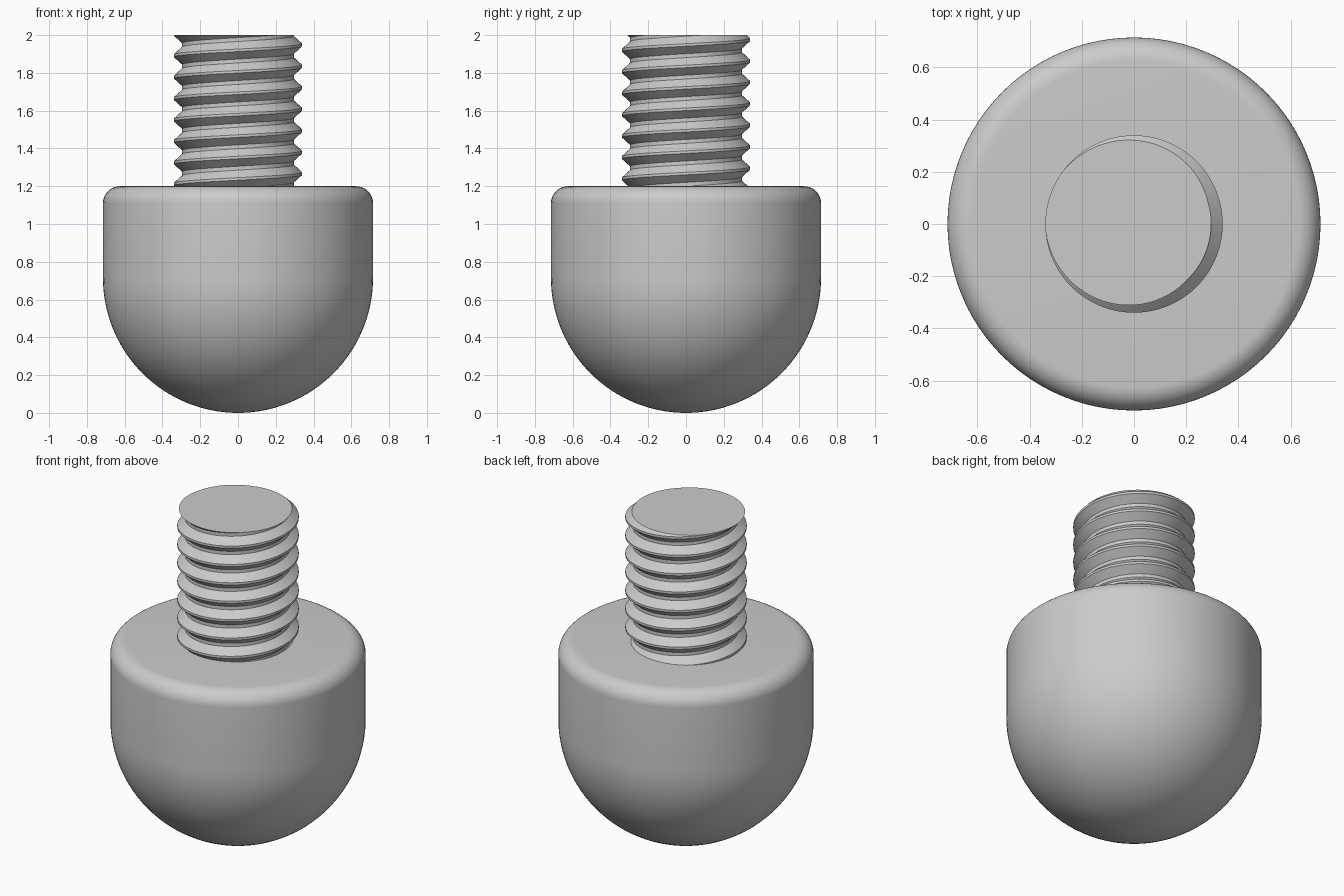
import bpy, bmesh, math
from math import sin, cos, pi, tau

cube = bpy.data.objects.get("Cube")
if cube:
    bpy.data.objects.remove(cube, do_unlink=True)

steel = bpy.data.materials.new("grey_steel")
steel.use_nodes = True
GREY = (0.6, 0.6, 0.6, 1)
steel.diffuse_color = GREY
steel.node_tree.nodes["Principled BSDF"].inputs["Base Color"].default_value = GREY


def finish(bm, name):
    bmesh.ops.recalc_face_normals(bm, faces=bm.faces[:])
    mesh = bpy.data.meshes.new(name)
    bm.to_mesh(mesh)
    bm.free()
    mesh.materials.append(steel)
    obj = bpy.data.objects.new(name, mesh)
    bpy.context.collection.objects.link(obj)
    bpy.ops.object.select_all(action='DESELECT')
    obj.select_set(True)
    bpy.context.view_layer.objects.active = obj
    bpy.ops.object.shade_smooth_by_angle(angle=math.radians(25))


# Domed body: hemisphere, straight wall, rounded shoulder, flat top
R, TOP, FILLET = 0.715, 1.2, 0.09
profile = [(R * sin(a), R - R * cos(a)) for a in (i * pi / 64 for i in range(33))]
profile += [(R - FILLET + FILLET * cos(a), TOP - FILLET + FILLET * sin(a))
            for a in (i * pi / 20 for i in range(11))]
profile.append((0, TOP))
bm = bmesh.new()
verts = [bm.verts.new((r, 0, z)) for r, z in profile]
edges = [bm.edges.new(pair) for pair in zip(verts, verts[1:])]
bmesh.ops.spin(bm, geom=verts + edges, cent=(0, 0, 0), axis=(0, 0, 1),
               angle=tau, steps=96, use_duplicate=False)
bmesh.ops.remove_doubles(bm, verts=bm.verts[:], dist=1e-5)
finish(bm, "domed_body")

# Threaded stud: right-handed helical thread, trimmed flat at both ends
PITCH, CREST, ROOT, SEG = 0.1135, 0.34, 0.296, 72
START = math.radians(165)
tooth = [(-0.06, CREST), (0.06, CREST), (0.41, ROOT), (0.59, ROOT)]
bm = bmesh.new()
columns = []
for i in range(SEG):
    a = tau * i / SEG
    columns.append([bm.verts.new((r * cos(a), r * sin(a),
                                  2 + PITCH * (turn + t + (a - START) / tau)))
                    for turn in range(-9, 3) for t, r in tooth])
n = len(tooth)
for i in range(SEG):
    a, b = columns[i], columns[(i + 1) % SEG]
    if i == SEG - 1:  # the seam climbs by one pitch
        a, b = a[:-n], b[n:]
        a, b = columns[i][:len(b)], b
    for k in range(len(a) - 1):
        bm.faces.new((a[k], b[k], b[k + 1], a[k + 1]))
for z, up in ((2, 1), (1.15, -1)):
    cut = bmesh.ops.bisect_plane(bm, geom=bm.verts[:] + bm.edges[:] + bm.faces[:],
                                 plane_co=(0, 0, z), plane_no=(0, 0, up),
                                 clear_outer=True)
    rim = [e for e in cut["geom_cut"] if isinstance(e, bmesh.types.BMEdge)]
    bmesh.ops.edgenet_fill(bm, edges=rim)
finish(bm, "threaded_stud")
